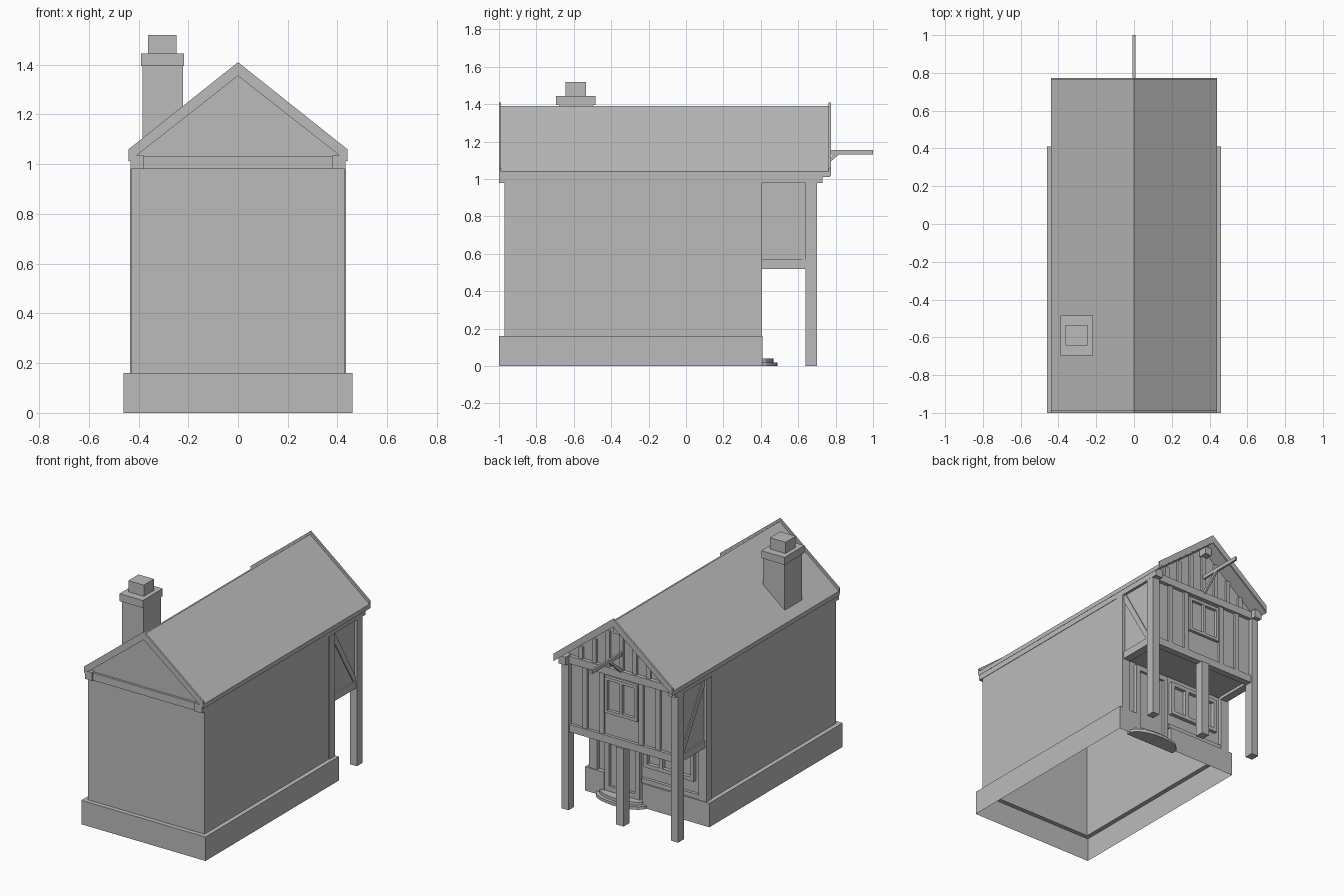
import bpy, bmesh, math
from mathutils import Vector

old = bpy.data.objects.get("Cube")
if old:
    bpy.data.objects.remove(old, do_unlink=True)

GREY = (0.5, 0.5, 0.5, 1)
mat = bpy.data.materials.new("plain grey")
mat.use_nodes = True
mat.diffuse_color = GREY
mat.node_tree.nodes["Principled BSDF"].inputs["Base Color"].default_value = GREY


def finish(name, bm, fix_normals=True):
    if fix_normals:
        bmesh.ops.recalc_face_normals(bm, faces=bm.faces)
    mesh = bpy.data.meshes.new(name)
    bm.to_mesh(mesh)
    bm.free()
    mesh.materials.append(mat)
    ob = bpy.data.objects.new(name, mesh)
    bpy.context.collection.objects.link(ob)
    return ob


def box(name, x0, x1, y0, y1, z0, z1):
    bm = bmesh.new()
    bmesh.ops.create_cube(bm, size=1)
    for v in bm.verts:
        v.co = ((x0 + x1) / 2 + v.co.x * (x1 - x0),
                (y0 + y1) / 2 + v.co.y * (y1 - y0),
                (z0 + z1) / 2 + v.co.z * (z1 - z0))
    return finish(name, bm)


def prism(name, profile, start, end, axis="y"):
    """Extrude a flat profile along one axis."""
    place = {"x": lambda p, t: (t, p[0], p[1]),
             "y": lambda p, t: (p[0], t, p[1]),
             "z": lambda p, t: (p[0], p[1], t)}[axis]
    bm = bmesh.new()
    face = bm.faces.new([bm.verts.new(place(p, start)) for p in profile])
    moved = bmesh.ops.extrude_face_region(bm, geom=[face])["geom"]
    shift = Vector(place((0, 0), end - start))
    bmesh.ops.translate(bm, vec=shift, verts=[g for g in moved if isinstance(g, bmesh.types.BMVert)])
    return finish(name, bm)


def frame(name, x0, x1, z0, z1, y0, y1, w, panes):
    """Window or door surround with evenly spaced uprights."""
    box(name + "_sill", x0, x1, y0, y1, z0, z0 + w)
    box(name + "_head", x0, x1, y0, y1, z1 - w, z1)
    for i in range(panes + 1):
        x = x0 + (x1 - x0 - w) * i / panes
        box(f"{name}_upright_{i}", x, x + w, y0, y1, z0 + w, z1 - w)


# Open-bottomed plinth with doorway notch, ledge and walls
outer = [(-.46, -1), (.46, -1), (.46, .41), (.32, .41),
         (.32, .38), (.04, .38), (.04, .41), (-.46, .41)]
inner = [(max(-.43, min(.43, x)), max(-.97, min(.38, y))) for x, y in outer]
bm = bmesh.new()
rings = [[bm.verts.new((x, y, z)) for x, y in pts]
         for pts, z in ((outer, 0), (outer, .16), (inner, .16), (inner, 1.02))]
for low, high in zip(rings, rings[1:]):
    for i in range(len(low)):
        j = (i + 1) % len(low)
        bm.faces.new((low[i], low[j], high[j], high[i]))
bmesh.ops.remove_doubles(bm, verts=bm.verts, dist=0.0001)
finish("walls_and_plinth", bm, False)

# Overhanging upper storey and gables
box("upper_storey", -.415, .415, .375, .67, .54, 1.02)
for label, y in (("front", -.975), ("back", .66)):
    prism(label + "_gable", [(-.42, 1), (.42, 1), (.42, 1.03), (0, 1.37), (-.42, 1.03)], y, y + .01)

# Roof slab and bargeboards
prism("roof", [(.44, 1.04), (0, 1.39), (-.44, 1.04), (-.44, 1.01), (0, 1.355), (.44, 1.01)], -.995, .77)
for label, y in (("front", -1), ("back", .762)):
    prism(label + "_bargeboard", [(.44, 1.06), (0, 1.41), (-.44, 1.06), (-.44, 1.02),
                                  (-.425, 1.03), (0, 1.36), (.425, 1.03), (.44, 1.02)], y, y + .012)
box("front_tie_beam", -.43, .43, -.99, -.965, .98, 1.03)
box("back_tie_beam", -.42, .42, .65, .695, .98, 1.03)
box("ridge_beam_end", -.025, .025, .65, .73, 1.29, 1.34)

# Timbers on both sides
for side, s in (("left", 1), ("right", -1)):
    def side_box(name, xa, xb, *rest):
        box(f"{side}_{name}", min(xa * s, xb * s), max(xa * s, xb * s), *rest)
    side_box("wall_plate", .38, .433, -1, .73, .98, 1.035)
    side_box("corner_post", .375, .435, .345, .405, .16, .98)
    side_box("gallery_post", .38, .432, .64, .7, 0, .98)
    side_box("floor_beam", .37, .425, .4, .65, .52, .57)
    prism(side + "_brace", [(.405, .98), (.405, .93), (.62, .57), (.64, .57), (.64, .6), (.42, .98)],
          s * .41, s * .421, "x")

# Back beam, middle post and studs of the overhang
box("jetty_beam", -.4, .4, .645, .69, .52, .57)
box("middle_post", -.028, .028, .64, .7, 0, .52)
for i, x in enumerate((-.27, -.145, .145, .27)):
    box(f"upper_stud_{i}", x - .016, x + .016, .66, .685, .57, .98)
for i, x in enumerate((-.3, -.2, -.1, 0, .1, .2, .3)):
    box(f"gable_stud_{i}", x - .015, x + .015, .66, .685, 1.03, 1.35 - abs(x) * .8)
frame("upper_window", -.12, .12, .72, .96, .66, .69, .02, 2)

# Ground floor window, door and timbers
frame("lower_window", -.34, .03, .27, .5, .37, .405, .025, 3)
frame("door_frame", .06, .32, .04, .52, .37, .405, .035, 1)
box("door", .095, .285, .375, .388, .04, .49)
box("lower_rail", -.38, .05, .37, .4, .16, .19)

# Rounded doorstep
for i, (r, depth, z) in enumerate(((.185, .085, 0), (.16, .062, .02))):
    arc = [(.19 + r * math.cos(math.pi * k / 10), .405 + depth * math.sin(math.pi * k / 10))
           for k in range(11)]
    prism(f"doorstep_{i}", [(.19 + r, .38)] + arc + [(.19 - r, .38)], z, z + .02, "z")

# Hoist beam with its brace
box("hoist_beam", -.007, .007, .66, 1, 1.13, 1.155)
prism("hoist_brace", [(.67, 1.0), (.67, 1.03), (.79, 1.13), (.815, 1.13)], -.007, .007, "x")

# Chimney
box("chimney_shaft", -.383, -.222, -.68, -.497, 1.02, 1.4)
box("chimney_cap", -.39, -.218, -.695, -.485, 1.395, 1.445)
box("chimney_pot", -.362, -.247, -.643, -.535, 1.445, 1.52)
